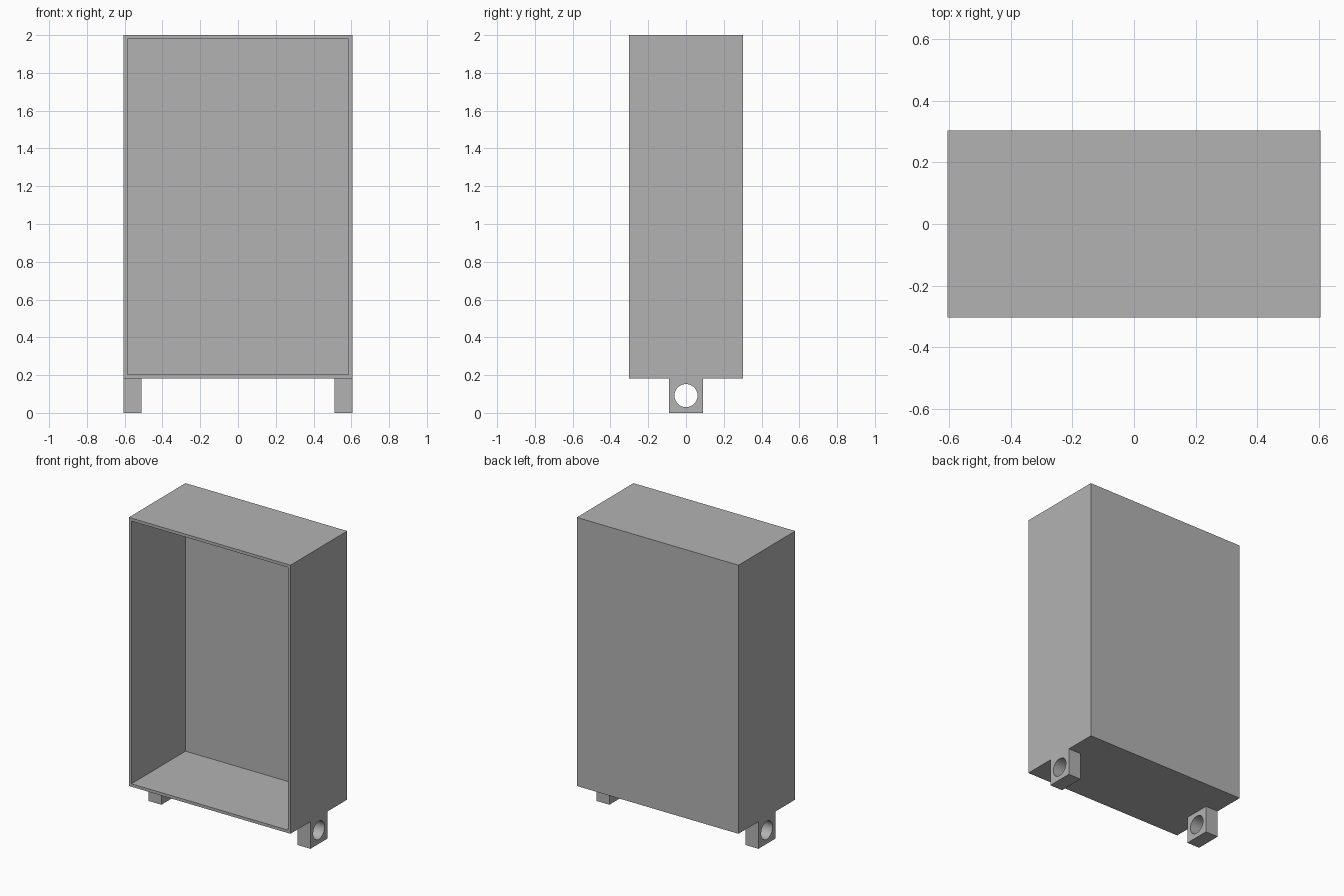
import bpy, bmesh, math

cube = bpy.data.objects.get("Cube")
if cube:
    bpy.data.objects.remove(cube, do_unlink=True)

HALF_W, HALF_D, TOP = 0.605, 0.303, 2.0    # outer case
WALL = 0.028                               # wall thickness
LEG_H, LEG_W, LEG_HALF_D = 0.183, 0.095, 0.09
HOLE_R, SIDES = 0.061, 48

grey = bpy.data.materials.new("plain grey")
grey.use_nodes = True
colour = (0.45, 0.45, 0.45, 1)
grey.diffuse_color = colour
grey.node_tree.nodes["Principled BSDF"].inputs["Base Color"].default_value = colour


def finish(name, bm):
    bmesh.ops.recalc_face_normals(bm, faces=bm.faces)
    mesh = bpy.data.meshes.new(name)
    bm.to_mesh(mesh)
    bm.free()
    mesh.materials.append(grey)
    obj = bpy.data.objects.new(name, mesh)
    bpy.context.collection.objects.link(obj)
    return obj


# Open-fronted case: a box whose front is inset and pushed back
bm = bmesh.new()
bmesh.ops.create_cube(bm, size=1)
for v in bm.verts:
    v.co.x *= 2 * HALF_W
    v.co.y *= 2 * HALF_D
    v.co.z = LEG_H + (v.co.z + 0.5) * (TOP - LEG_H)
front = min(bm.faces, key=lambda f: f.calc_center_median().y)
bmesh.ops.inset_region(bm, faces=[front], thickness=WALL)
opening = bmesh.ops.extrude_discrete_faces(bm, faces=[front])["faces"][0]
for v in opening.verts:
    v.co.y = HALF_D - WALL
finish("open_case", bm)


# Square lug with a round hole running along x
def lug(name, side):
    bm = bmesh.new()
    rings = []
    for x in (HALF_W - LEG_W, HALF_W):
        inner, outer = [], []
        for i in range(SIDES):
            a = 2 * math.pi * i / SIDES
            c, s = math.cos(a), math.sin(a)
            reach = 1 / max(abs(c), abs(s))
            mid = LEG_H / 2
            inner.append(bm.verts.new((side * x, HOLE_R * c, mid + HOLE_R * s)))
            outer.append(bm.verts.new((side * x, LEG_HALF_D * c * reach, mid * (1 + s * reach))))
        rings.append((inner, outer))
    (in_a, out_a), (in_b, out_b) = rings
    for p, q in ((in_a, out_a), (out_a, out_b), (out_b, in_b), (in_b, in_a)):
        for i in range(SIDES):
            j = (i + 1) % SIDES
            bm.faces.new((p[i], p[j], q[j], q[i]))
    obj = finish(name, bm)
    bpy.ops.object.select_all(action="DESELECT")
    obj.select_set(True)
    bpy.context.view_layer.objects.active = obj
    bpy.ops.object.shade_smooth_by_angle(angle=math.radians(30))


lug("left_foot_lug", 1)
lug("right_foot_lug", -1)
